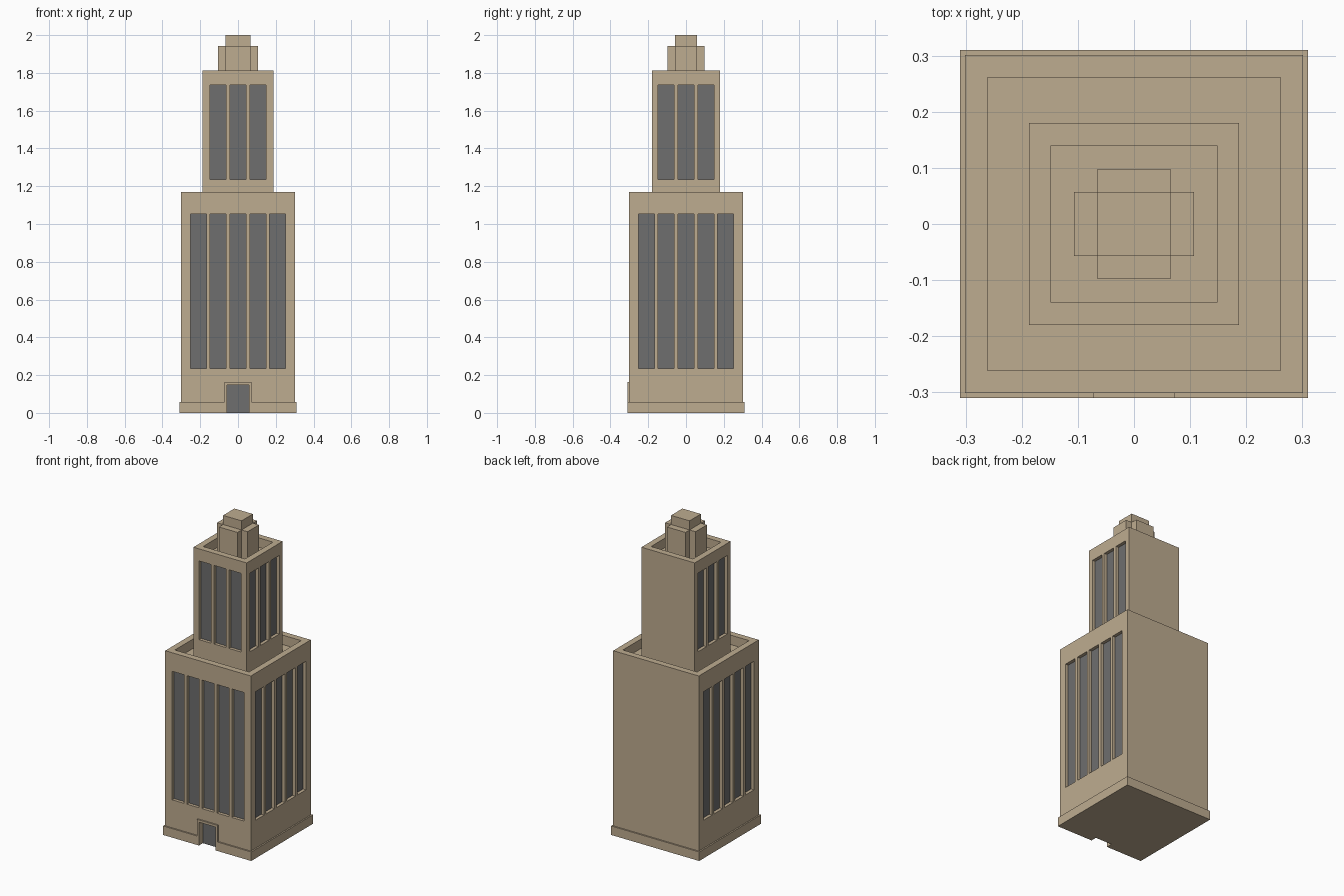
import bpy, bmesh
from mathutils import Vector

cube = bpy.data.objects.get("Cube")
if cube:
    bpy.data.objects.remove(cube, do_unlink=True)


def make_material(name, rgb):
    m = bpy.data.materials.new(name)
    m.use_nodes = True
    m.diffuse_color = (*rgb, 1)
    m.node_tree.nodes["Principled BSDF"].inputs["Base Color"].default_value = (*rgb, 1)
    return m


STONE = make_material("tan stone", (0.515, 0.413, 0.279))
GLASS = make_material("grey glass", (0.156, 0.156, 0.156))


def finish(bm, name):
    bmesh.ops.recalc_face_normals(bm, faces=bm.faces)
    mesh = bpy.data.meshes.new(name)
    bm.to_mesh(mesh)
    bm.free()
    mesh.materials.append(STONE)
    mesh.materials.append(GLASS)
    obj = bpy.data.objects.new(name, mesh)
    bpy.context.scene.collection.objects.link(obj)
    return obj


def box_mesh(hx, hy, z0, z1):
    bm = bmesh.new()
    bmesh.ops.create_cube(bm, size=2)
    for v in bm.verts:
        v.co = (v.co.x * hx, v.co.y * hy, z1 if v.co.z > 0 else z0)
    bm.normal_update()
    return bm


def prism(name, points, direction):
    """Extrude a closed outline of 3D points along a direction."""
    bm = bmesh.new()
    face = bm.faces.new([bm.verts.new(p) for p in points])
    ext = bmesh.ops.extrude_face_region(bm, geom=[face], use_keep_orig=True)
    moved = [g for g in ext["geom"] if isinstance(g, bmesh.types.BMVert)]
    bmesh.ops.translate(bm, verts=moved, vec=direction)
    return finish(bm, name)


def split(bm, faces, co, no):
    geom = set(faces)
    for f in faces:
        geom.update(f.edges)
        geom.update(f.verts)
    bmesh.ops.bisect_plane(bm, geom=list(geom), plane_co=co, plane_no=no)
    bm.normal_update()


def recess(bm, face, depth):
    bmesh.ops.inset_individual(bm, faces=[face], thickness=0, depth=-depth)
    bm.normal_update()


def cut_openings(bm, normal, distance, rows):
    """Sink glazed openings into one wall; rows hold (z0, z1, spans, depth)."""
    n = Vector(normal)
    along = Vector((0, 0, 1)).cross(n)

    def wall(z0=-1, z1=9):
        return [f for f in bm.faces if f.normal.dot(n) > 0.9
                and abs(f.calc_center_median().dot(n) - distance) < 1e-3
                and z0 < f.calc_center_bounds().z < z1]

    for z0, z1, spans, depth in rows:
        for z in (z0, z1):
            if z > 0:
                split(bm, wall(), (0, 0, z), (0, 0, 1))
    for z0, z1, spans, depth in rows:
        for span in spans:
            for u in span:
                split(bm, wall(z0, z1), along * u, along)
        for a, b in spans:
            for f in wall(z0, z1):
                if a < f.calc_center_bounds().dot(along) < b:
                    recess(bm, f, depth)
                    f.material_index = 1


def window_spans(count):
    mid = (count - 1) / 2
    return [((i - mid) * 0.105 - 0.0425, (i - mid) * 0.105 + 0.0425) for i in range(count)]


def tower_block(name, hx, hy, z0, z1, windows, door=None):
    bm = box_mesh(hx, hy, z0, z1)
    # parapet around a sunken roof
    top = max(bm.faces, key=lambda f: f.calc_center_median().z)
    bmesh.ops.inset_individual(bm, faces=[top], thickness=0.04, use_even_offset=True)
    recess(bm, top, 0.06)
    # windows on the front and both sides, the back stays blank
    cut_openings(bm, (1, 0, 0), hx, [windows])
    cut_openings(bm, (-1, 0, 0), hx, [windows])
    cut_openings(bm, (0, -1, 0), hy, [windows] + ([door] if door else []))
    if door:
        # open the doorway floor and close the underside around it
        floor = [f for f in bm.faces if all(v.co.z < 1e-4 for v in f.verts)]
        bmesh.ops.delete(bm, geom=floor, context="FACES")
        rim = [e for e in bm.edges if e.is_boundary]
        bmesh.ops.holes_fill(bm, edges=rim, sides=0)
    return finish(bm, name)


# main towers
DOOR = 0.058
tower_block("lower_tower", 0.301, 0.301, 0, 1.17,
            (0.235, 1.052, window_spans(5), 0.02),
            (0, 0.148, [(-DOOR, DOOR)], 0.03))
tower_block("upper_tower", 0.1875, 0.18, 1.11, 1.812,
            (1.235, 1.735, window_spans(3), 0.02))

# plinth band with a gap at the doorway
half = [(DOOR, -0.301), (DOOR, -0.31), (0.31, -0.31), (0.31, 0.31)]
inner = [(0.301, 0.301), (0.301, -0.301)]
mirror = lambda pts: [(-x, y) for x, y in reversed(pts)]
outline = half + mirror(half) + mirror(inner) + inner
prism("plinth", [(x, y, 0) for x, y in outline], (0, 0, 0.057))

# door surround
W, Z0, Z1, H = 0.072, 0.057, 0.148, 0.163
frame = [(-W, Z0), (-DOOR, Z0), (-DOOR, Z1), (DOOR, Z1),
         (DOOR, Z0), (W, Z0), (W, H), (-W, H)]
prism("door_surround", [(x, -0.31, z) for x, z in frame], (0, 0.009, 0))

# crown: a tall core with a shoulder on each side
finish(box_mesh(0.065, 0.057, 1.752, 2.0), "crown_core")
for name, axis, near, far, width in (("side", 0, 0.065, 0.107, 0.057),
                                     ("end", 1, 0.057, 0.098, 0.065)):
    for s, label in ((1, "a"), (-1, "b")):
        size = [width, width]
        size[axis] = (far - near) / 2
        bm = box_mesh(size[0], size[1], 1.752, 1.942)
        offset = Vector((0, 0, 0))
        offset[axis] = s * (near + far) / 2
        bmesh.ops.translate(bm, verts=bm.verts, vec=offset)
        finish(bm, f"crown_shoulder_{name}_{label}")
